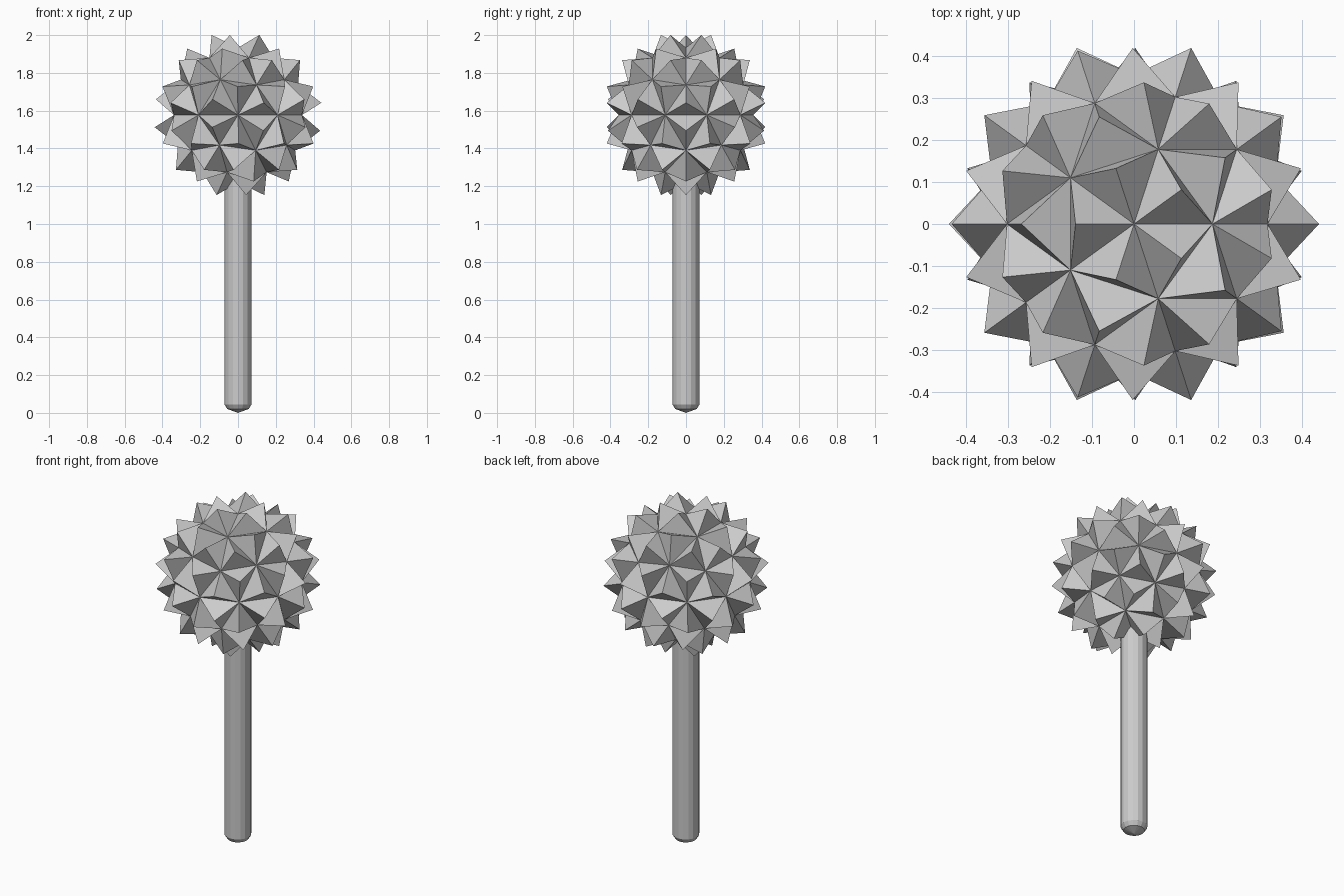
import bpy, bmesh, math

if "Cube" in bpy.data.objects:
    bpy.data.objects.remove(bpy.data.objects["Cube"])


def make_object(name, bm):
    mesh = bpy.data.meshes.new(name)
    bm.to_mesh(mesh)
    bm.free()
    obj = bpy.data.objects.new(name, mesh)
    bpy.context.collection.objects.link(obj)
    return obj


# Spiked head: icosphere with every face raised into a pyramid
bm = bmesh.new()
bmesh.ops.create_icosphere(bm, subdivisions=2, radius=0.356)
bmesh.ops.poke(bm, faces=bm.faces[:], offset=0.11)
head = make_object("spiked_head", bm)
head.location.z = 1.577

# Handle: turned profile with a chamfered, slightly pointed foot
SIDES = 16
profile = [(0.057, 0.021), (0.072, 0.045), (0.072, 1.3)]
bm = bmesh.new()
rings = []
for r, z in profile:
    angles = [2 * math.pi * i / SIDES for i in range(SIDES)]
    rings.append([bm.verts.new((r * math.cos(a), r * math.sin(a), z)) for a in angles])
tip = bm.verts.new((0, 0, 0))
for i in range(SIDES):
    j = (i + 1) % SIDES
    bm.faces.new((tip, rings[0][j], rings[0][i]))
    for low, high in zip(rings, rings[1:]):
        bm.faces.new((low[i], low[j], high[j], high[i]))
bm.faces.new(rings[-1])
make_object("handle", bm)
